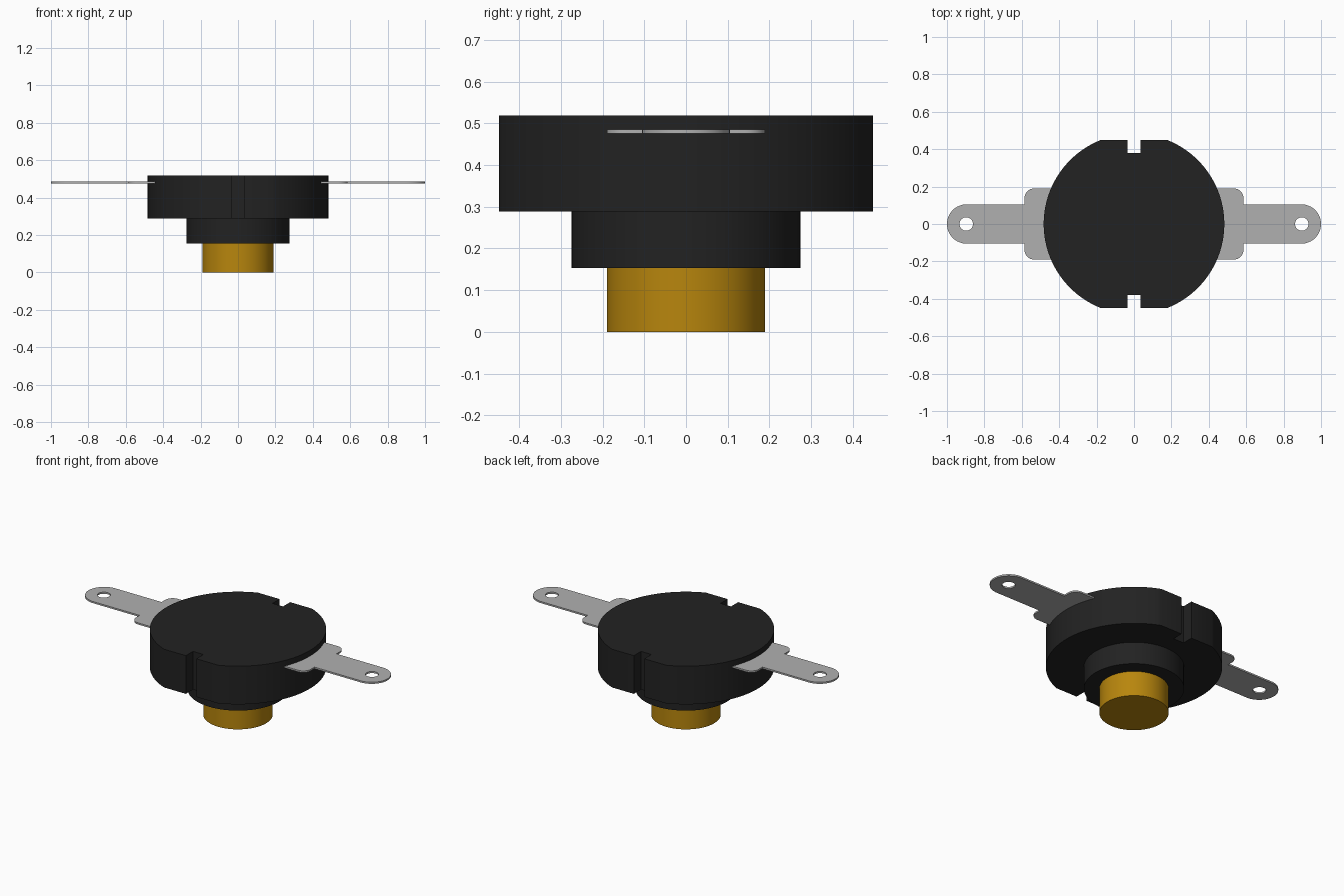
import bpy, math

if "Cube" in bpy.data.objects:
    bpy.data.objects.remove(bpy.data.objects["Cube"])


def material(name, rgb):
    m = bpy.data.materials.new(name)
    m.diffuse_color = (*rgb, 1)
    m.use_nodes = True
    m.node_tree.nodes["Principled BSDF"].inputs["Base Color"].default_value = m.diffuse_color
    return m


BLACK = material("black plastic", (0.016, 0.016, 0.016))
BRASS = material("brass", (0.479, 0.238, 0.004))
STEEL = material("grey metal", (0.434, 0.434, 0.434))


def arc(cx, cy, r, a0, a1, n):
    """Points along an arc, angles in degrees."""
    angles = [math.radians(a0 + (a1 - a0) * i / n) for i in range(n + 1)]
    return [(cx + r * math.cos(a), cy + r * math.sin(a)) for a in angles]


def plate(name, outlines, z0, z1, mat):
    """Extrude closed outlines (first outer, then holes) from z0 to z1."""
    curve = bpy.data.curves.new(name + "_outline", 'CURVE')
    curve.dimensions = '2D'
    curve.fill_mode = 'BOTH'
    curve.extrude = (z1 - z0) / 2
    for pts in outlines:
        s = curve.splines.new('POLY')
        s.points.add(len(pts) - 1)
        for p, (x, y) in zip(s.points, pts):
            p.co = (x, y, 0, 1)
        s.use_cyclic_u = True
    helper = bpy.data.objects.new(name + "_helper", curve)
    bpy.context.collection.objects.link(helper)
    bpy.context.view_layer.update()
    mesh = bpy.data.meshes.new_from_object(
        helper.evaluated_get(bpy.context.evaluated_depsgraph_get()))
    bpy.data.objects.remove(helper)
    mesh.materials.clear()
    mesh.materials.append(mat)
    obj = bpy.data.objects.new(name, mesh)
    obj.location.z = (z0 + z1) / 2
    bpy.context.collection.objects.link(obj)
    smooth(obj)
    return obj


def smooth(obj):
    bpy.ops.object.select_all(action='DESELECT')
    obj.select_set(True)
    bpy.context.view_layer.objects.active = obj
    bpy.ops.object.shade_smooth_by_angle(angle=math.radians(30))


def cylinder(name, r, z0, z1, mat):
    bpy.ops.mesh.primitive_cylinder_add(vertices=64, radius=r, depth=z1 - z0,
                                        location=(0, 0, (z0 + z1) / 2))
    obj = bpy.context.object
    obj.name = name
    obj.data.materials.append(mat)
    smooth(obj)


# Round body with two flats, each with a square notch
R, FLAT, NOTCH_W, NOTCH_Y = 0.483, 0.448, 0.035, 0.38
a = math.degrees(math.asin(FLAT / R))
half = arc(0, 0, R, -a, a, 48) + [(NOTCH_W, FLAT), (NOTCH_W, NOTCH_Y)]
body = half + [(-x, -y) for x, y in half]
# the second half starts at the lower left and mirrors the first through the centre
half = [(NOTCH_W, -NOTCH_Y), (NOTCH_W, -FLAT)] + half
body = half + [(-x, -y) for x, y in half]
plate("body", [body], 0.288, 0.519, BLACK)

# Stepped neck and push button below
cylinder("collar", 0.275, 0.153, 0.289, BLACK)
cylinder("button", 0.19, 0.0, 0.154, BRASS)

# Terminal tabs: wide rounded shoulder, narrow arm, round end with a hole
upper = (arc(0.895, 0, 0.105, 0, 90, 16)
         + [(0.585, 0.105)]
         + arc(0.535, 0.14, 0.05, 0, 90, 8)
         + [(0.40, 0.19)])
tab = upper + [(x, -y) for x, y in reversed(upper[1:])]
hole = arc(0.897, 0, 0.036, 0, 360, 32)[:-1]
for name, s in (("right_terminal", 1), ("left_terminal", -1)):
    plate(name, [[(s * x, y) for x, y in o] for o in (tab, hole)],
          0.475, 0.485, STEEL)
